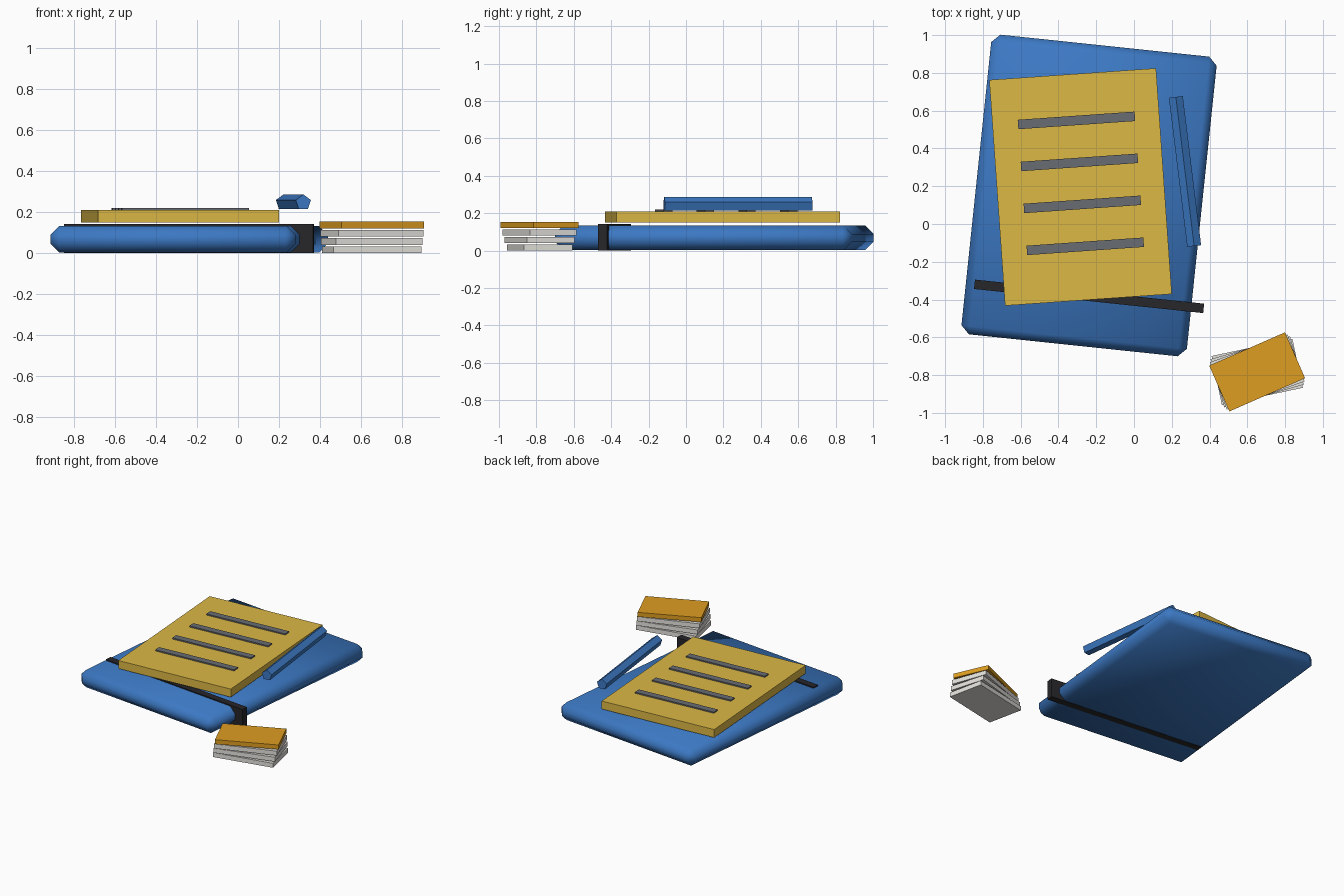
import bpy
from math import radians, sin, cos

if "Cube" in bpy.data.objects:
    bpy.data.objects.remove(bpy.data.objects["Cube"])


def material(name, rgb):
    m = bpy.data.materials.new(name)
    m.diffuse_color = (*rgb, 1)
    m.use_nodes = True
    m.node_tree.nodes["Principled BSDF"].inputs["Base Color"].default_value = m.diffuse_color
    return m


BLUE = material("blue", (0.045, 0.19, 0.55))
BLACK = material("black", (0.02, 0.02, 0.024))
YELLOW = material("yellow", (0.72, 0.48, 0.06))
INK = material("ink_grey", (0.14, 0.15, 0.17))
ORANGE = material("orange", (0.73, 0.34, 0.015))
CARD = material("card_white", (0.78, 0.76, 0.72))


def slab(name, centre, size, z0, z1, angle, mat, offset=(0, 0)):
    """Box from z0 to z1, turned about centre and shifted by offset in its turned frame."""
    a = radians(angle)
    u, v = offset
    x = centre[0] + u * cos(a) - v * sin(a)
    y = centre[1] + u * sin(a) + v * cos(a)
    bpy.ops.mesh.primitive_cube_add(size=1, location=(x, y, (z0 + z1) / 2), rotation=(0, 0, a))
    ob = bpy.context.object
    ob.name = name
    ob.scale = (size[0], size[1], z1 - z0)
    bpy.ops.object.transform_apply(location=False, rotation=False, scale=True)
    ob.data.materials.append(mat)
    return ob


# Notebook with chamfered, smooth-shaded edges
BOOK = (-0.238, 0.151)
book = slab("notebook", BOOK, (1.2, 1.595), 0.002, 0.133, -6, BLUE)
bevel = book.modifiers.new("bevel", "BEVEL")
bevel.width = 0.044
bevel.segments = 1
bpy.ops.object.modifier_apply(modifier="bevel")
bpy.ops.object.shade_smooth()

# Strap around the notebook
slab("strap", BOOK, (1.22, 0.05), 0, 0.141, -6, BLACK, (0.056, -0.531))

# Note pad with written lines
PAD = (-0.283, 0.196)
slab("note_pad", PAD, (0.885, 1.198), 0.15, 0.21, 4, YELLOW)
for i in range(4):
    slab(f"text_line_{i + 1}", PAD, (0.62, 0.05), 0.207, 0.219, 4, INK,
         (0.003, 0.353 - 0.2227 * i))

# Five-sided pencil with a ridge on top
bpy.ops.mesh.primitive_cylinder_add(vertices=5, radius=0.039, depth=0.795,
                                    location=(0.27, 0.278, 0.247),
                                    rotation=(radians(90), 0, radians(7)))
pencil = bpy.context.object
pencil.name = "pencil"
pencil.data.materials.append(BLUE)

# Fanned stack of cards, orange one on top
for i in range(4):
    slab(f"card_{i + 1}", (0.652, -0.783), (0.438, 0.265), 0.04 * i, 0.04 * i + 0.033,
         12 + 3.9 * i, ORANGE if i == 3 else CARD)
